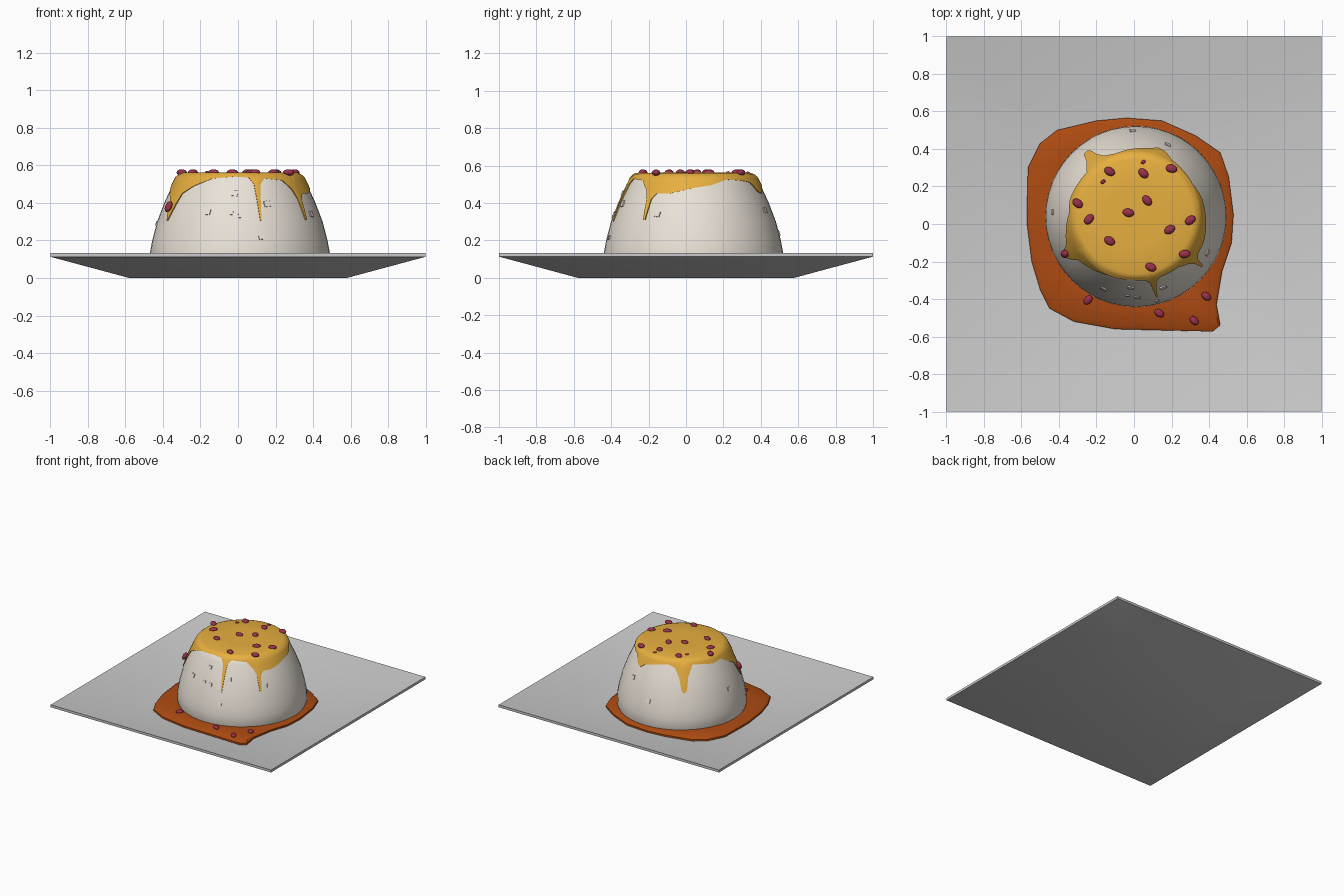
import bpy, bmesh, math, random
from mathutils import Vector, Matrix

if "Cube" in bpy.data.objects:
    bpy.data.objects.remove(bpy.data.objects["Cube"])

random.seed(4)
CX, CY = 0.01, 0.04  # pudding centre


def mat(name, rgb):
    m = bpy.data.materials.new(name)
    m.diffuse_color = (*rgb, 1)
    m.use_nodes = True
    m.node_tree.nodes["Principled BSDF"].inputs["Base Color"].default_value = m.diffuse_color
    return m


CREAM = mat("cream", (0.82, 0.76, 0.68))
GLAZE = mat("glaze", (0.80, 0.43, 0.05))
SAUCE = mat("sauce", (0.42, 0.07, 0.006))
BERRY = mat("berry", (0.32, 0.03, 0.07))


def finish(bm, name, material=None, angle=35):
    bmesh.ops.recalc_face_normals(bm, faces=bm.faces)
    me = bpy.data.meshes.new(name)
    bm.to_mesh(me)
    bm.free()
    ob = bpy.data.objects.new(name, me)
    bpy.context.collection.objects.link(ob)
    if material:
        me.materials.append(material)
    bpy.ops.object.select_all(action='DESELECT')
    ob.select_set(True)
    bpy.context.view_layer.objects.active = ob
    bpy.ops.object.shade_smooth_by_angle(angle=math.radians(angle))
    return ob


def loft(rings, caps=(True, True)):
    """Join closed rings of points with quads and cap the ends."""
    bm = bmesh.new()
    vs = [[bm.verts.new(p) for p in ring] for ring in rings]
    n = len(vs[0])
    for a, b in zip(vs, vs[1:]):
        for i in range(n):
            j = (i + 1) % n
            bm.faces.new((a[i], a[j], b[j], b[i]))
    if caps[0]:
        bm.faces.new(vs[0][::-1])
    if caps[1]:
        bm.faces.new(vs[-1])
    return bm


def interp(table, x):
    for (x0, y0), (x1, y1) in zip(table, table[1:]):
        if x <= x1:
            return y0 + (y1 - y0) * (x - x0) / (x1 - x0)
    return table[-1][1]


def polar(r, a, z):
    return Vector((CX + r * math.cos(a), CY + r * math.sin(a), z))


# Square dished plate with a thin rim
def square(h, z):
    return [(-h, -h, z), (h, -h, z), (h, h, z), (-h, h, z)]


finish(loft([square(0.58, 0), square(1, 0.113), square(1, 0.133), square(0.58, 0.02)]), "plate")

# Spilled sauce on the plate
outline = [(-.57, .1), (-.565, .3), (-.5, .43), (-.41, .5), (-.2, .55), (-.04, .565), (.15, .55),
           (.33, .47), (.46, .38), (.505, .25), (.53, .05), (.52, -.1), (.47, -.25), (.44, -.43),
           (.46, -.54), (.42, -.573), (.1, -.565), (-.1, -.56), (-.32, -.52), (-.45, -.45),
           (-.5, -.35), (-.545, -.2), (-.57, 0)]
finish(loft([[(x * k, y * k, z) for x, y in outline]
             for k, z in ((1, 0.018), (1, 0.034), (0.97, 0.045), (0.75, 0.048))]), "sauce_pool", SAUCE)

# Domed pudding
PROFILE = [(0.03, 0.472), (0.06, 0.482), (0.13, 0.48), (0.2, 0.467), (0.3, 0.441), (0.4, 0.403),
           (0.5, 0.357), (0.535, 0.338), (0.552, 0.315)]


def radius(z):
    return interp(PROFILE, z)


SEG = 48
finish(loft([[polar(r, 2 * math.pi * i / SEG, z) for i in range(SEG)] for z, r in PROFILE]),
       "pudding", CREAM, 50)

# Glaze with drips: lower edge height by angle in degrees
DRIP = [(0, .48), (15, .495), (30, .525), (45, .52), (58, .51), (66, .46), (72, .45), (78, .48),
        (90, .5), (108, .52), (117, .50), (122, .44), (125, .34), (127, .325), (130, .34), (132, .44),
        (138, .52), (150, .515), (165, .50), (178, .51), (192, .46), (202, .42), (207, .33), (209, .30),
        (212, .36), (217, .45), (228, .49), (245, .53), (265, .54), (278, .535), (282, .50),
        (283.2, .42), (284, .31), (285, .30), (286, .42), (287.5, .50), (292, .53), (310, .52),
        (318, .47), (321, .42), (322.5, .31), (324, .31), (325.5, .42), (329, .45), (340, .45), (360, .48)]
N, ROWS = 480, 8
rings = [[] for _ in range(ROWS + 4)]
for i in range(N):
    deg = 360 * i / N
    a = math.radians(deg)
    low = interp(DRIP, deg)
    rings[0].append(polar(radius(low) - 0.005, a, low))
    for k in range(ROWS + 1):
        z = low + (0.55 - low) * k / ROWS
        rings[k + 1].append(polar(radius(z) + 0.006, a, z + 0.004 * k / ROWS))
    rings[ROWS + 2].append(polar(0.305, a, 0.561))
    rings.append([]) if len(rings) < ROWS + 4 else None
    rings[ROWS + 3].append(polar(0.15, a, 0.562))
finish(loft(rings, (False, True)), "glaze", GLAZE, 60)


# Berries: squashed spheres (x, y, z, size)
def berry(i, x, y, z, s=1.0, tilt=None):
    bm = bmesh.new()
    bmesh.ops.create_uvsphere(bm, u_segments=14, v_segments=8, radius=1)
    rot = Matrix.Rotation(random.uniform(-1, 1), 4, 'Z')
    if tilt:
        rot = tilt
    m = Matrix.Translation((x, y, z)) @ rot @ Matrix.Diagonal((0.031 * s, 0.022 * s, 0.017 * s, 1))
    bmesh.ops.transform(bm, matrix=m, verts=bm.verts)
    finish(bm, f"berry_{i}", BERRY, 60)


top = [(-.13, .28), (.05, .27), (.2, .295), (-.3, .11), (.07, .125), (-.03, .06), (-.24, .025),
       (.3, .02), (.19, -.03), (-.13, -.09), (.27, -.16), (.09, -.23)]
low = [(.385, -.385), (.32, -.515), (.135, -.475), (-.245, -.405)]
spots = [(x, y, .562) for x, y in top] + [(x, y, .052, .9) for x, y in low]
spots += [(.05, .33, .56, .45), (-.165, .225, .562, .45)]
for i, s in enumerate(spots):
    berry(i, *s)
side = Vector((-0.38, -0.2, 0.2)).to_track_quat('Z', 'Y').to_matrix().to_4x4()
berry(len(spots), -0.37, -0.16, 0.38, 1, side @ Matrix.Rotation(math.pi / 2, 4, 'Z'))

# Small square flecks set in the pudding wall (angle, height, size)
FLECKS = [(246, .35, 1), (266, .45, 1), (271, .335, 1), (264, .345, .6), (291, .395, 1.1),
          (284, .215, .7), (333, .34, 1), (66, .36, 1), (92, .24, 1), (177, .29, .9)]
for i, (deg, z, s) in enumerate(FLECKS):
    a = math.radians(deg)
    bm = bmesh.new()
    bmesh.ops.create_cube(bm, size=1)
    out = Vector((math.cos(a), math.sin(a), 0.35)).to_track_quat('Z', 'Y').to_matrix().to_4x4()
    m = Matrix.Translation(polar(radius(z), a, z)) @ out @ Matrix.Rotation(
        random.uniform(-.2, .2), 4, 'Z') @ Matrix.Diagonal((.032 * s, .03 * s, .01, 1))
    bmesh.ops.transform(bm, matrix=m, verts=bm.verts)
    finish(bm, f"fleck_{i}", CREAM)
